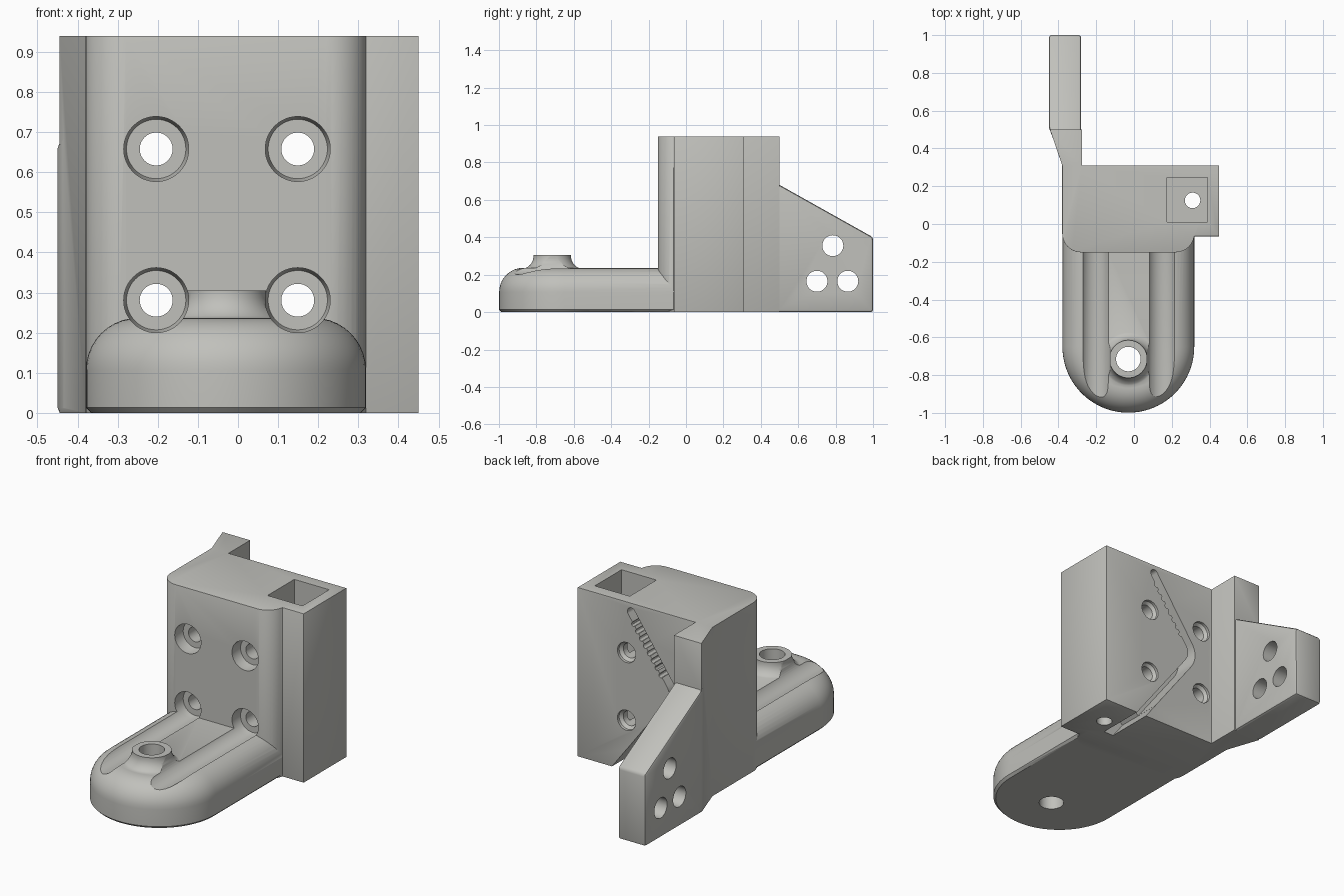
import bpy, bmesh, math
from mathutils import Vector, Matrix

if "Cube" in bpy.data.objects:
    bpy.data.objects.remove(bpy.data.objects["Cube"])

grey = bpy.data.materials.new("warm_grey")
grey.diffuse_color = (0.53, 0.53, 0.50, 1)
grey.use_nodes = True
grey.node_tree.nodes["Principled BSDF"].inputs["Base Color"].default_value = grey.diffuse_color


def make(name, bm):
    bmesh.ops.recalc_face_normals(bm, faces=bm.faces)
    me = bpy.data.meshes.new(name)
    bm.to_mesh(me)
    bm.free()
    me.materials.append(grey)
    ob = bpy.data.objects.new(name, me)
    bpy.context.collection.objects.link(ob)
    return ob


def loft(name, rings):
    """Skin closed rings of equal length and cap both ends."""
    bm = bmesh.new()
    vs = [[bm.verts.new(p) for p in r] for r in rings]
    n = len(vs[0])
    for a, b in zip(vs, vs[1:]):
        for i in range(n):
            j = (i + 1) % n
            bm.faces.new((a[i], a[j], b[j], b[i]))
    bm.faces.new(vs[0])
    bm.faces.new(vs[-1])
    return make(name, bm)


def prism(name, outline, z0, z1):
    return loft(name, [[(x, y, z) for x, y in outline] for z in (z0, z1)])


def prism_y(name, outline, y0, y1):
    return loft(name, [[(x, y, z) for x, z in outline] for y in (y0, y1)])


def lathe(name, profile, origin, axis, n=48):
    """Turn (radius, height) pairs about an axis through origin."""
    q = Vector((0, 0, 1)).rotation_difference(Vector(axis)).to_matrix().to_4x4()
    m = Matrix.Translation(origin) @ q
    return loft(name, [[m @ Vector((r * math.cos(t), r * math.sin(t), h))
                        for t in (2 * math.pi * i / n for i in range(n))]
                       for r, h in profile])


def apply(ob, kind, **kw):
    mod = ob.modifiers.new(kind, kind)
    for k, v in kw.items():
        setattr(mod, k, v)
    bpy.context.view_layer.objects.active = ob
    bpy.ops.object.modifier_apply(modifier=mod.name)


def combine(ob, other, op):
    apply(ob, 'BOOLEAN', object=other, operation=op, solver='EXACT')
    bpy.data.objects.remove(other)


def arc(cx, cy, r, a0, a1, n=10):
    return [(cx + r * math.cos(math.radians(a0 + (a1 - a0) * i / n)),
             cy + r * math.sin(math.radians(a0 + (a1 - a0) * i / n)))
            for i in range(n + 1)]


def soften(ob):
    apply(ob, 'BEVEL', width=0.013, segments=2, limit_method='ANGLE',
          angle_limit=math.radians(25))


# Upright block with rounded front corners and a kinked rear neck
body_outline = (arc(-0.28, -0.05, 0.1, 180, 270) + arc(0.22, -0.05, 0.1, 270, 351)
                + [(0.32, -0.065), (0.45, -0.065), (0.45, 0.31), (-0.275, 0.31),
                   (-0.275, 0.5), (-0.445, 0.5), (-0.38, 0.31)])
bracket = prism("bracket", body_outline, 0, 0.94)
soften(bracket)

# Rear arm with a sloping top
arm = prism("rear_arm", [(-0.432, 0.46), (-0.45, 0.51), (-0.45, 1.0),
                         (-0.28, 1.0), (-0.28, 0.46)], 0, 0.68)
for v in arm.data.vertices:
    if v.co.z > 0.5:
        v.co.z = 0.68 - (v.co.y - 0.5) * 0.56
soften(arm)
combine(bracket, arm, 'UNION')

# Foot: round-nosed slab with a wide rounded top edge
levels = [(0.013, 0), (0, 0.013)] + [
    (0.13 - 0.13 * math.cos(t), 0.107 + 0.13 * math.sin(t))
    for t in (math.pi / 2 * i / 10 for i in range(11))]
rings = []
for inset, z in levels:
    r = 0.349 - inset
    pts = arc(-0.03, -0.65, r, 180, 360, 40) + [(-0.03 + r, 0.0), (-0.03 - r, 0.0)]
    rings.append([(x, y, z) for x, y in pts])
combine(bracket, loft("foot", rings), 'UNION')

# Boss on the foot with a flared base
flare = arc(0.17, 0.3, 0.07, 270, 180, 8)
boss = lathe("boss", [(0.17, 0.15)] + flare + [(0.1, 0.305)], (-0.03, -0.715, 0), (0, 0, 1))
combine(bracket, boss, 'UNION')

cutters = [lathe("boss_hole", [(0.065, -0.1), (0.065, 0.5)], (-0.03, -0.715, 0), (0, 0, 1))]

# Four screw holes with wide front bores that also groove the foot
for x in (-0.204, 0.149):
    for z in (0.281, 0.658):
        cutters.append(lathe("screw_hole", [
            (0.081, -1.1), (0.081, -0.12), (0.074, -0.085), (0.041, -0.085),
            (0.041, 0.28), (0.056, 0.295), (0.056, 0.35)], (x, 0, z), (0, 1, 0)))

# Cross holes in the rear arm
for y, z in ((0.785, 0.355), (0.70, 0.165), (0.865, 0.165)):
    cutters.append(lathe("arm_hole", [(0.056, -0.6), (0.056, -0.2)], (0, y, z), (1, 0, 0)))

# Square pocket and its drain hole
cutters.append(prism("pocket", [(0.175, 0.01), (0.39, 0.01), (0.39, 0.245), (0.175, 0.245)],
                     0.12, 1.1))
cutters.append(lathe("drain_hole", [(0.041, -0.1), (0.041, 0.3)], (0.31, 0.125, 0), (0, 0, 1)))

# Bent slot across the back
top, bend, low = Vector((0.12, 0.89)), Vector((-0.16, 0.49)), Vector((0.246, -0.05))
a, b = bend.lerp(top, 0.15), bend.lerp(low, 0.12)
path = [top] + [a.lerp(bend, t).lerp(bend.lerp(b, t), t)
                for t in (i / 8 for i in range(9))] + [low]


def strip(path, w):
    left, right = [], []
    for i, p in enumerate(path):
        d = (path[min(i + 1, len(path) - 1)] - path[max(i - 1, 0)]).normalized()
        n = Vector((-d.y, d.x)) * w
        left.append(tuple(p + n))
        right.append(tuple(p - n))
    return left + right[::-1]


cutters.append(prism_y("slot", strip(path, 0.024), 0.17, 0.4))
cutters.append(lathe("slot_end", [(0.0242, 0.17), (0.0242, 0.41)],
                     (top.x, 0, top.y), (0, 1, 0), 24))
cutters.append(prism_y("slot_exit", strip([low.lerp(bend, 0.28), low], 0.0245), 0.04, 0.42))

# Grip notches along the upper leg of the slot
d = (bend - top).normalized()
side = Vector((-d.y, d.x)) * 0.024
if side.x < 0:
    side = -side
for i in range(8):
    p = top + d * (0.06 + 0.042 * i) + side
    cutters.append(lathe("grip_notch", [(0.013, 0.18), (0.013, 0.4)],
                         (p.x, 0, p.y), (0, 1, 0), 12))

for c in cutters:
    combine(bracket, c, 'DIFFERENCE')

# Smooth curved areas, keep edges crisp
bpy.ops.object.select_all(action='DESELECT')
bracket.select_set(True)
bpy.context.view_layer.objects.active = bracket
bpy.ops.object.shade_smooth_by_angle(angle=math.radians(30))
